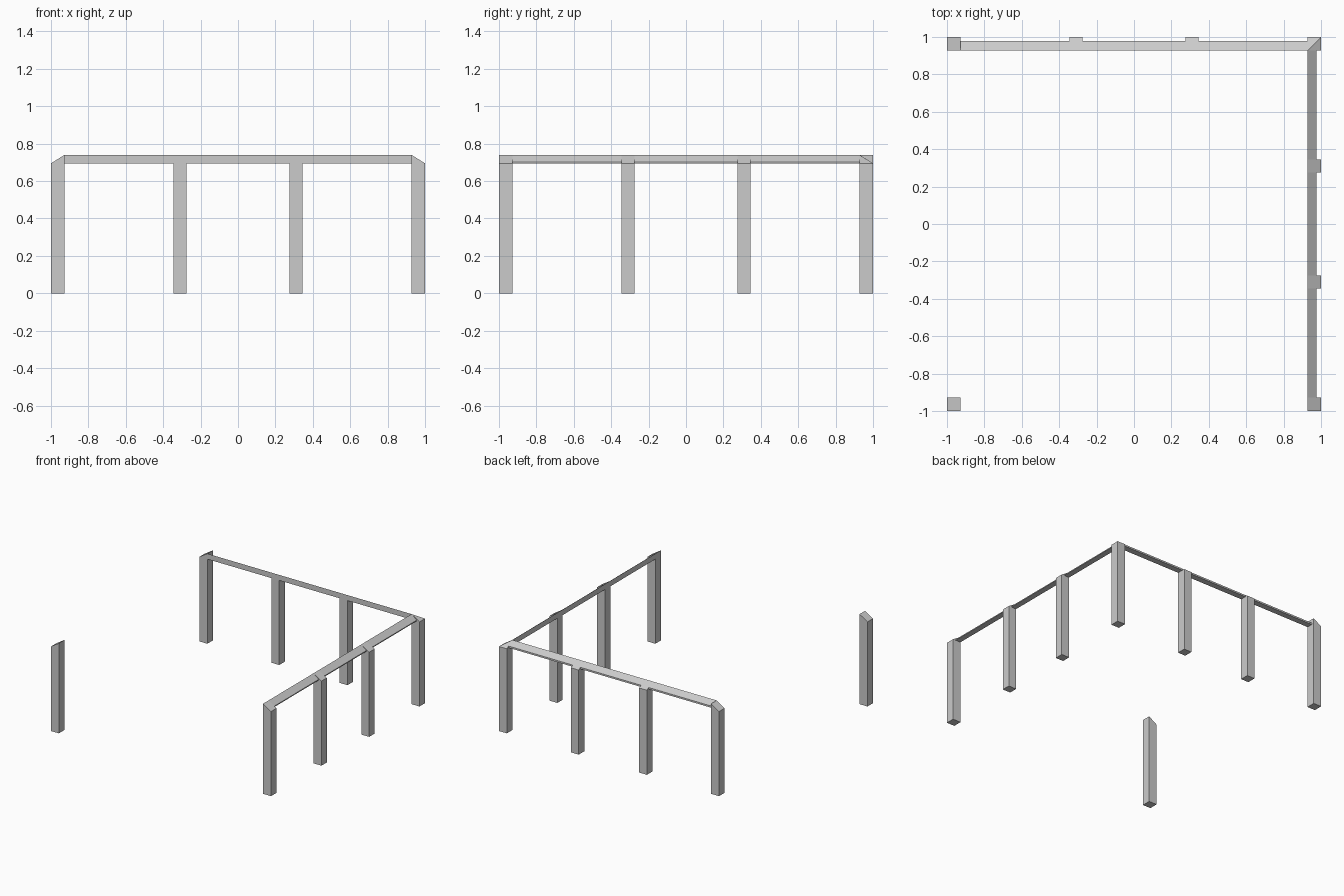
import bpy

if "Cube" in bpy.data.objects:
    bpy.data.objects.remove(bpy.data.objects["Cube"])

LOW, HIGH = 0.695, 0.74      # outer and inner height of the bevelled tops
IN, MID0, MID1 = 0.928, 0.275, 0.345


def make(name, verts, faces):
    mesh = bpy.data.meshes.new(name)
    mesh.from_pydata(verts, [], faces)
    mesh.update()
    obj = bpy.data.objects.new(name, mesh)
    bpy.context.collection.objects.link(obj)
    return obj


def post(name, x0, x1, y0, y1, is_high, hip=False):
    """Square post whose top corners are high where is_high(x, y) is true."""
    base = [(x0, y0), (x1, y0), (x1, y1), (x0, y1)]
    verts = [(x, y, 0) for x, y in base]
    verts += [(x, y, HIGH if is_high(x, y) else LOW) for x, y in base]
    faces = [(3, 2, 1, 0)]
    faces += [(i, (i + 1) % 4, (i + 1) % 4 + 4, i + 4) for i in range(4)]
    faces += [(4, 5, 6), (4, 6, 7)] if hip else [(4, 5, 6, 7)]
    return make(name, verts, faces)


def rail(name, a, b, along_x, outer, edge):
    """Beam with a top sloping outwards, running from a to b between posts."""
    profile = [(IN, LOW), (outer, LOW), (outer, edge), (IN, HIGH)]
    verts = [(t, d, z) if along_x else (d, t, z) for t in (a, b) for d, z in profile]
    faces = [(0, 1, 2, 3), (7, 6, 5, 4)]
    faces += [(i, i + 4, (i + 1) % 4 + 4, (i + 1) % 4) for i in range(4)]
    if along_x:
        faces = [f[::-1] for f in faces]
    return make(name, verts, [f[::-1] for f in faces])


def slope_x(x, y):
    return abs(x) < 0.95


def slope_y(x, y):
    return abs(y) < 0.95


# corner posts, the back right one with a hipped top
post("front_left_post", -1, -IN, -1, -IN, slope_x)
post("back_left_post", -1, -IN, IN, 1, slope_x)
post("front_right_post", IN, 1, -1, -IN, slope_x)
post("back_right_post", IN, 1, IN, 1,
     lambda x, y: slope_x(x, y) and slope_y(x, y), hip=True)

# intermediate posts along the back and the right side
for i, (a, b) in enumerate([(-MID1, -MID0), (MID0, MID1)]):
    post(f"back_middle_post_{i}", a, b, IN, 1, slope_y)
    post(f"right_middle_post_{i}", IN, 1, a, b, slope_x)

# handrail sections between the posts
for i, (a, b) in enumerate([(-IN, -MID1), (-MID0, MID0), (MID1, IN)]):
    rail(f"back_rail_{i}", a, b, True, 0.978, 0.709)
    rail(f"right_rail_{i}", a, b, False, 0.975, 0.703)
